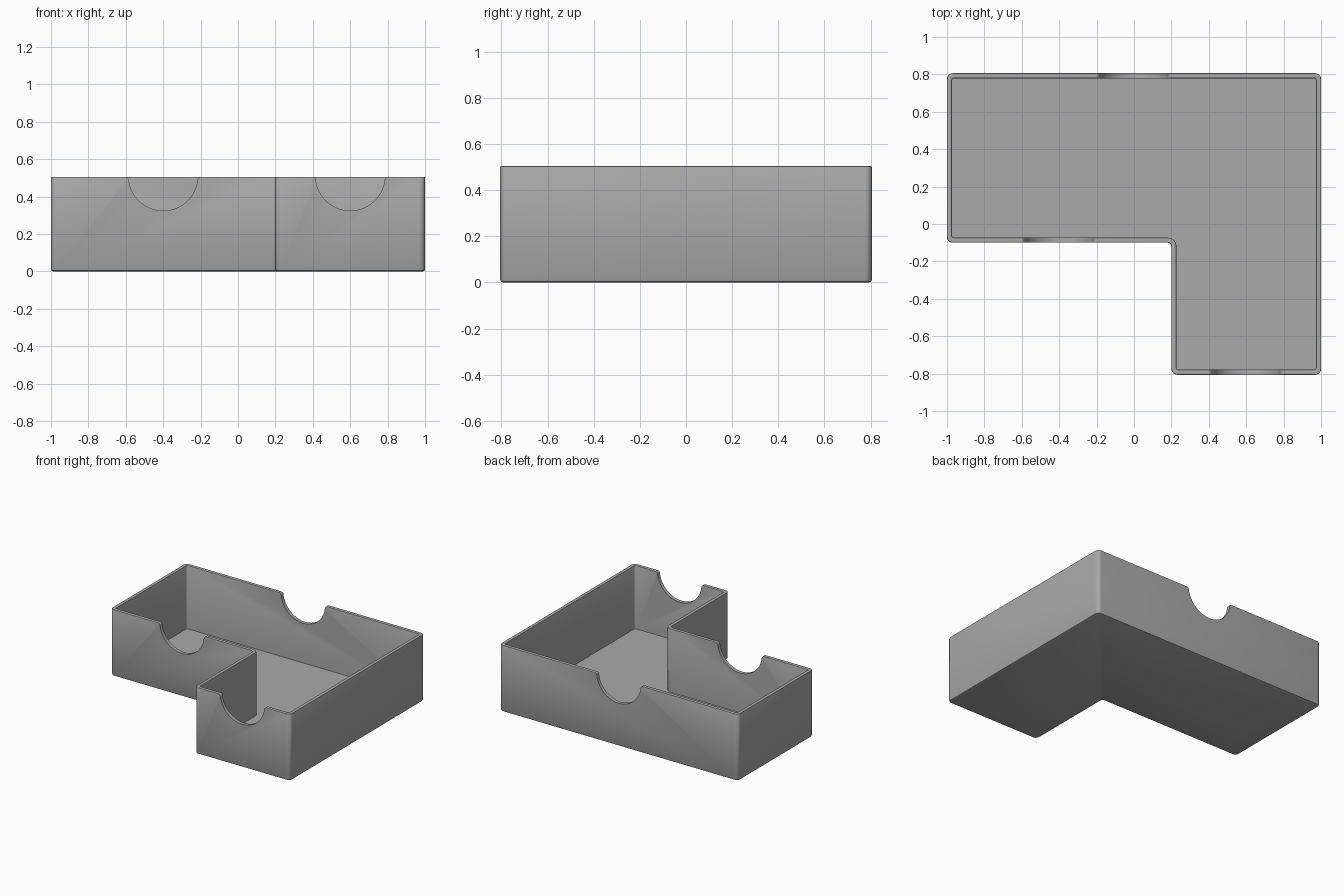
import bpy, bmesh, math
from mathutils import Vector

if "Cube" in bpy.data.objects:
    bpy.data.objects.remove(bpy.data.objects["Cube"])

HEIGHT, WALL, FLOOR = 0.505, 0.027, 0.025
OUTLINE = [Vector(p) for p in ((-1, -0.1), (0.2, -0.1), (0.2, -0.806),
                               (1, -0.806), (1, 0.806), (-1, 0.806))]
grey = bpy.data.materials.new("grey plastic")
grey.diffuse_color = (0.4, 0.4, 0.4, 1)
grey.use_nodes = True
grey.node_tree.nodes["Principled BSDF"].inputs["Base Color"].default_value = grey.diffuse_color


def make_object(name, rings):
    """Closed solid: rings of points joined in order, capped at both ends."""
    bm = bmesh.new()
    loops = [[bm.verts.new(p) for p in ring] for ring in rings]
    for low, high in zip(loops, loops[1:]):
        for i in range(len(low)):
            bm.faces.new((low[i - 1], low[i], high[i], high[i - 1]))
    bm.faces.new(loops[0])
    bm.faces.new(loops[-1])
    bmesh.ops.recalc_face_normals(bm, faces=bm.faces[:])
    mesh = bpy.data.meshes.new(name)
    bm.to_mesh(mesh)
    bm.free()
    mesh.materials.append(grey)
    obj = bpy.data.objects.new(name, mesh)
    bpy.context.scene.collection.objects.link(obj)
    return obj


def rounded_outline(inset, steps=6):
    """L outline moved inward by inset, with rounded corners."""
    points = []
    n = len(OUTLINE)
    for i, p in enumerate(OUTLINE):
        a = (p - OUTLINE[i - 1]).normalized()
        b = (OUTLINE[(i + 1) % n] - p).normalized()
        convex = a.x * b.y - a.y * b.x > 0
        r = max(0.01, 0.03 - inset) if convex else 0.02 + inset
        corner = p + (b - a) * (inset if convex else -inset)
        centre = corner + r * (b - a)
        for k in range(steps + 1):
            t = k / steps * math.pi / 2
            points.append(centre + r * (a * math.sin(t) - b * math.cos(t)))
    return points


# Tray shell: stacked rings from the underside, over the rim, down to the floor
B, T = 0.012, 0.005
levels = [(B, 0), (B * 0.3, B * 0.3), (0, B), (0, HEIGHT - T), (T * 0.3, HEIGHT - T * 0.3),
          (T, HEIGHT), (WALL - T, HEIGHT), (WALL - T * 0.3, HEIGHT - T * 0.3),
          (WALL, HEIGHT - T), (WALL, FLOOR)]
tray = make_object("tray", [[(p.x, p.y, z) for p in rounded_outline(d)] for d, z in levels])

# Finger notch profile: half circle with rounded lips
R, LIP = 0.185, 0.02
lip_x, lip_z, arc_z = 0.2035, HEIGHT - LIP + 0.0005, 0.51
tilt = math.atan2(0.025, lip_x)
half = [(lip_x, 0.6)]
for k in range(7):
    t = math.pi / 2 + k / 6 * (math.pi / 2 - tilt)
    half.append((lip_x + LIP * math.cos(t), lip_z + LIP * math.sin(t)))
for k in range(1, 17):
    t = -tilt - k / 16 * (math.pi / 2 - tilt)
    half.append((R * math.cos(t), arc_z + R * math.sin(t)))
profile = half + [(-x, z) for x, z in reversed(half[:-1])]

# Cut one notch through each of three walls
for x, y in ((-0.4, -0.09), (0.6, -0.79), (0, 0.79)):
    cutter = make_object("notch_cutter", [[(x + px, y + dy, pz) for px, pz in profile]
                                          for dy in (-0.06, 0.06)])
    mod = tray.modifiers.new("notch", 'BOOLEAN')
    mod.operation, mod.solver, mod.object = 'DIFFERENCE', 'EXACT', cutter
    bpy.context.view_layer.update()
    evaluated = tray.evaluated_get(bpy.context.evaluated_depsgraph_get())
    cut_mesh = bpy.data.meshes.new_from_object(evaluated)
    tray.modifiers.clear()
    tray.data = cut_mesh
    bpy.data.objects.remove(cutter)

# Smooth rounded edges, flat walls
bpy.context.view_layer.update()
bpy.ops.object.select_all(action='DESELECT')
tray.select_set(True)
bpy.context.view_layer.objects.active = tray
bpy.ops.object.shade_smooth_by_angle(angle=math.radians(30))
